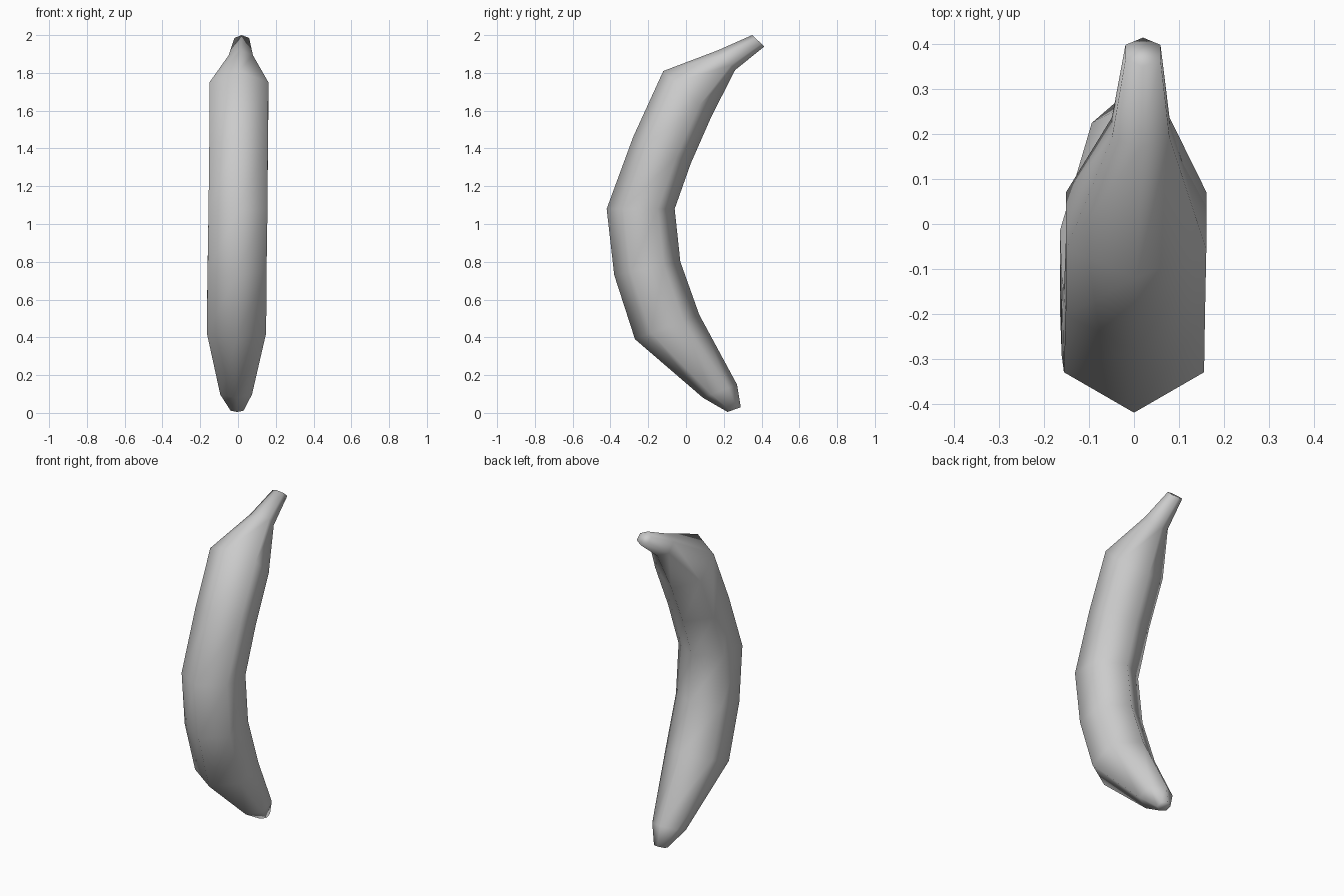
import bpy
import bmesh
import math
from mathutils import Vector

old = bpy.data.objects.get("Cube")
if old:
    bpy.data.objects.remove(old, do_unlink=True)

SIDES = 6

# Rings from tip to stem: outer y, outer z, inner y, inner z, centre x, half width
RINGS = [
    (0.22, 0.005, 0.29, 0.03, -0.005, 0.034),
    (0.09, 0.08, 0.27, 0.15, -0.01, 0.084),
    (-0.27, 0.39, 0.07, 0.52, -0.008, 0.157),
    (-0.38, 0.73, -0.03, 0.80, -0.005, 0.156),
    (-0.42, 1.08, -0.06, 1.08, 0.0, 0.156),
    (-0.28, 1.46, 0.025, 1.32, 0.003, 0.155),
    (-0.12, 1.81, 0.135, 1.57, 0.005, 0.156),
    (0.17, 1.92, 0.26, 1.815, 0.015, 0.064),
    (0.35, 2.0, 0.415, 1.94, 0.02, 0.039),
]


def make_material(name, colour):
    mat = bpy.data.materials.new(name)
    mat.use_nodes = True
    mat.diffuse_color = colour
    mat.node_tree.nodes["Principled BSDF"].inputs["Base Color"].default_value = colour
    return mat


def add_ring(bm, oy, oz, iy, iz, cx, half_width):
    """Six-sided section with corners on the outer and inner curve."""
    outer, inner = Vector((cx, oy, oz)), Vector((cx, iy, iz))
    centre, axis = (outer + inner) / 2, (outer - inner) / 2
    across = Vector((half_width / math.sin(math.pi / 3), 0, 0))
    angles = [math.tau * i / SIDES for i in range(SIDES)]
    return [bm.verts.new(centre + axis * math.cos(a) + across * math.sin(a)) for a in angles]


# Curved fruit body with its tip and stem
bm = bmesh.new()
rings = [add_ring(bm, *ring) for ring in RINGS]
for low, high in zip(rings, rings[1:]):
    for i in range(SIDES):
        j = (i + 1) % SIDES
        bm.faces.new((low[i], low[j], high[j], high[i]))
bm.faces.new(rings[0])
bm.faces.new(rings[-1])
bmesh.ops.recalc_face_normals(bm, faces=bm.faces)
for face in bm.faces:
    face.smooth = True

mesh = bpy.data.meshes.new("banana")
bm.to_mesh(mesh)
bm.free()
banana = bpy.data.objects.new("banana", mesh)
bpy.context.collection.objects.link(banana)
mesh.materials.append(make_material("light grey", (0.6, 0.6, 0.6, 1)))
